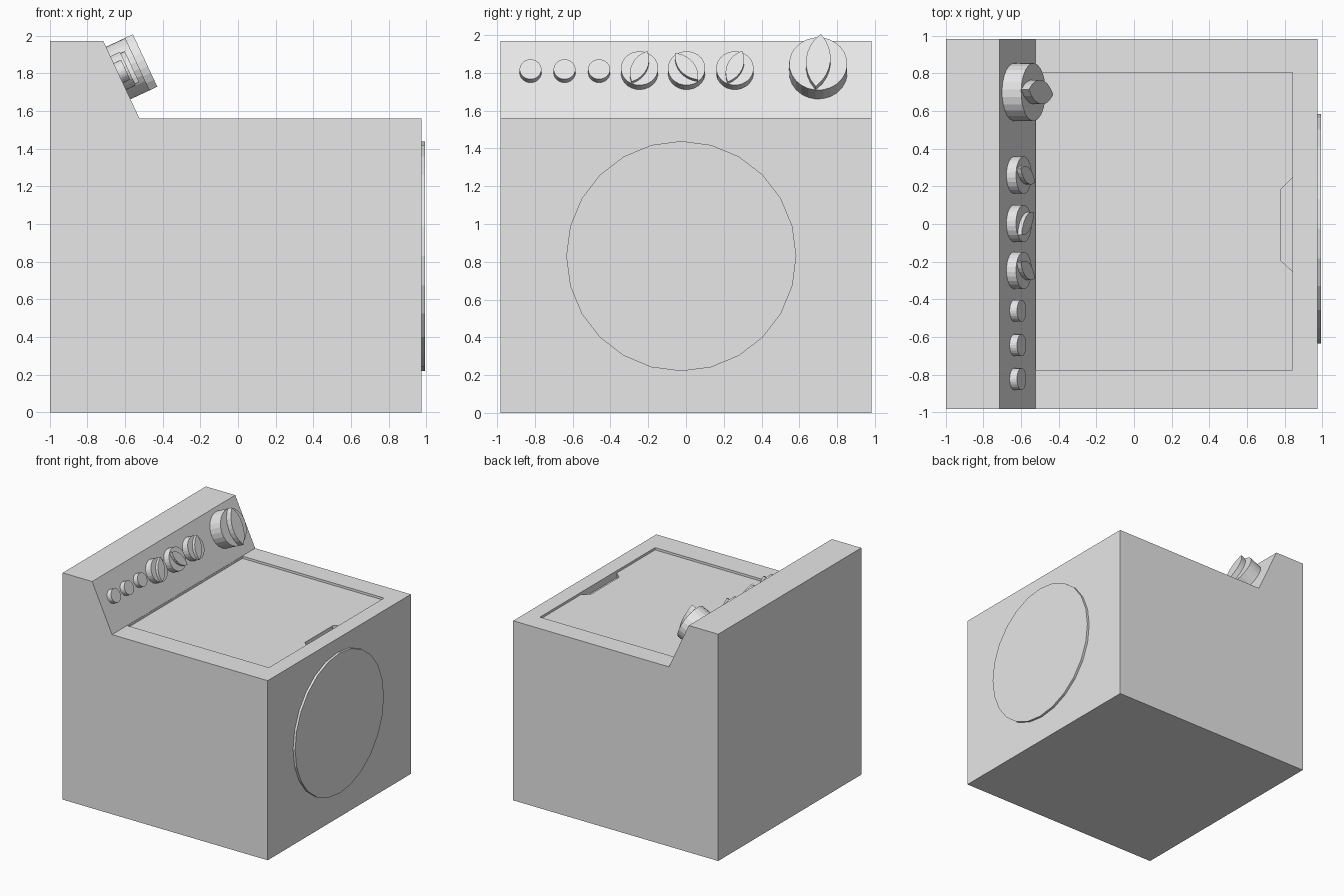
import bpy
import bmesh
from math import sin, cos, pi, radians
from mathutils import Matrix, Vector

old = bpy.data.objects.get("Cube")
if old:
    bpy.data.objects.remove(old, do_unlink=True)

grey = bpy.data.materials.new("light_grey")
grey.use_nodes = True
colour = (0.8, 0.8, 0.8, 1)
grey.diffuse_color = colour
grey.node_tree.nodes["Principled BSDF"].inputs["Base Color"].default_value = colour

X, Y, Z = Vector((1, 0, 0)), Vector((0, 1, 0)), Vector((0, 0, 1))


def frame(a, b, c, origin):
    """Matrix with axes a, b (outline plane) and c (extrusion)."""
    return Matrix.Translation(origin) @ Matrix((a, b, c)).transposed().to_4x4()


def prism(name, outline, low, high, matrix):
    """Extrude a flat outline from low to high."""
    bm = bmesh.new()
    face = bm.faces.new([bm.verts.new((a, b, low)) for a, b in outline])
    top = bmesh.ops.extrude_face_region(bm, geom=[face])
    verts = [v for v in top["geom"] if isinstance(v, bmesh.types.BMVert)]
    bmesh.ops.translate(bm, verts=verts, vec=(0, 0, high - low))
    bm.transform(matrix)
    bmesh.ops.recalc_face_normals(bm, faces=bm.faces)
    mesh = bpy.data.meshes.new(name)
    bm.to_mesh(mesh)
    bm.free()
    mesh.materials.append(grey)
    obj = bpy.data.objects.new(name, mesh)
    bpy.context.collection.objects.link(obj)
    return obj


def circle(r, n=24):
    return [(r * cos(2 * pi * i / n), r * sin(2 * pi * i / n)) for i in range(n)]


def lens(r, w, n=8):
    """Pointed oval, r long and w wide on each side."""
    big = (r * r + w * w) / (2 * w)
    side = []
    for i in range(n):
        b = -r + 2 * r * i / n
        side.append(((big * big - b * b) ** 0.5 - big + w, b))
    return side + [(-a, -b) for a, b in side]


def cut(target, cutter):
    cutter.hide_render = True
    mod = target.modifiers.new("cut", "BOOLEAN")
    mod.operation = "DIFFERENCE"
    mod.solver = "EXACT"
    mod.object = cutter
    bpy.context.view_layer.objects.active = target
    bpy.ops.object.modifier_apply(modifier=mod.name)


# Cabinet with the raised, sloping control panel
LEFT, RIGHT, DECK = -0.997, 0.973, 1.56
PANEL_X = -0.523
profile = [(LEFT, 0), (RIGHT, 0), (RIGHT, DECK), (PANEL_X, DECK),
           (-0.714, 1.97), (LEFT, 1.97)]
cabinet = prism("cabinet", profile, -0.982, 0.982, frame(X, Z, -Y, Vector()))

# Round front door: raised rim and sunken centre
door_frame = frame(Y, Z, X, Vector((0, -0.025, 0.83)))
rim = prism("door_rim", circle(0.609), RIGHT, RIGHT + 0.02, door_frame)
door_hole = prism("door_cutter", circle(0.551), 0.92, 1.2, door_frame)
cut(cabinet, door_hole)
cut(rim, door_hole)

# Sunken top lid and its finger notch
flat = frame(X, Y, Z, Vector())
lid_edge = 0.84
lid = prism("lid_cutter", [(PANEL_X + 0.002, -0.775), (lid_edge, -0.775),
                           (lid_edge, 0.805), (PANEL_X + 0.002, 0.805)],
            DECK - 0.02, DECK + 0.1, flat)
notch = prism("notch_cutter", [(lid_edge, -0.25), (lid_edge, 0.245),
                               (0.78, 0.185), (0.78, -0.195)],
              DECK - 0.06, DECK + 0.05, flat)
cut(cabinet, lid)
cut(cabinet, notch)
for helper in (door_hole, lid, notch):
    bpy.data.objects.remove(helper, do_unlink=True)

# Controls stand square to the sloping panel
up = Vector((-0.714 - PANEL_X, 0, 1.97 - DECK)).normalized()
out = Y.cross(up)


def panel_frame(y, turn=0):
    origin = Vector((PANEL_X, y, DECK)) + up * 0.266
    return frame(Y, up, out, origin) @ Matrix.Rotation(-radians(turn), 4, "Z")


def knob(name, y, r, height, total, turn):
    place = panel_frame(y, turn)
    prism(name + "_base", circle(r), -0.005, height, place)
    prism(name + "_grip", lens(r, r * 0.42), height - 0.01, total, place)


for i, y in enumerate((-0.823, -0.643, -0.46)):
    prism(f"button_{i + 1}", circle(0.058), -0.005, 0.043, panel_frame(y))

for i, (y, turn) in enumerate(((-0.246, 25), (0.003, -38), (0.259, 23))):
    knob(f"small_knob_{i + 1}", y, 0.099, 0.056, 0.08, turn)

knob("large_knob", 0.70, 0.154, 0.112, 0.157, 5)
